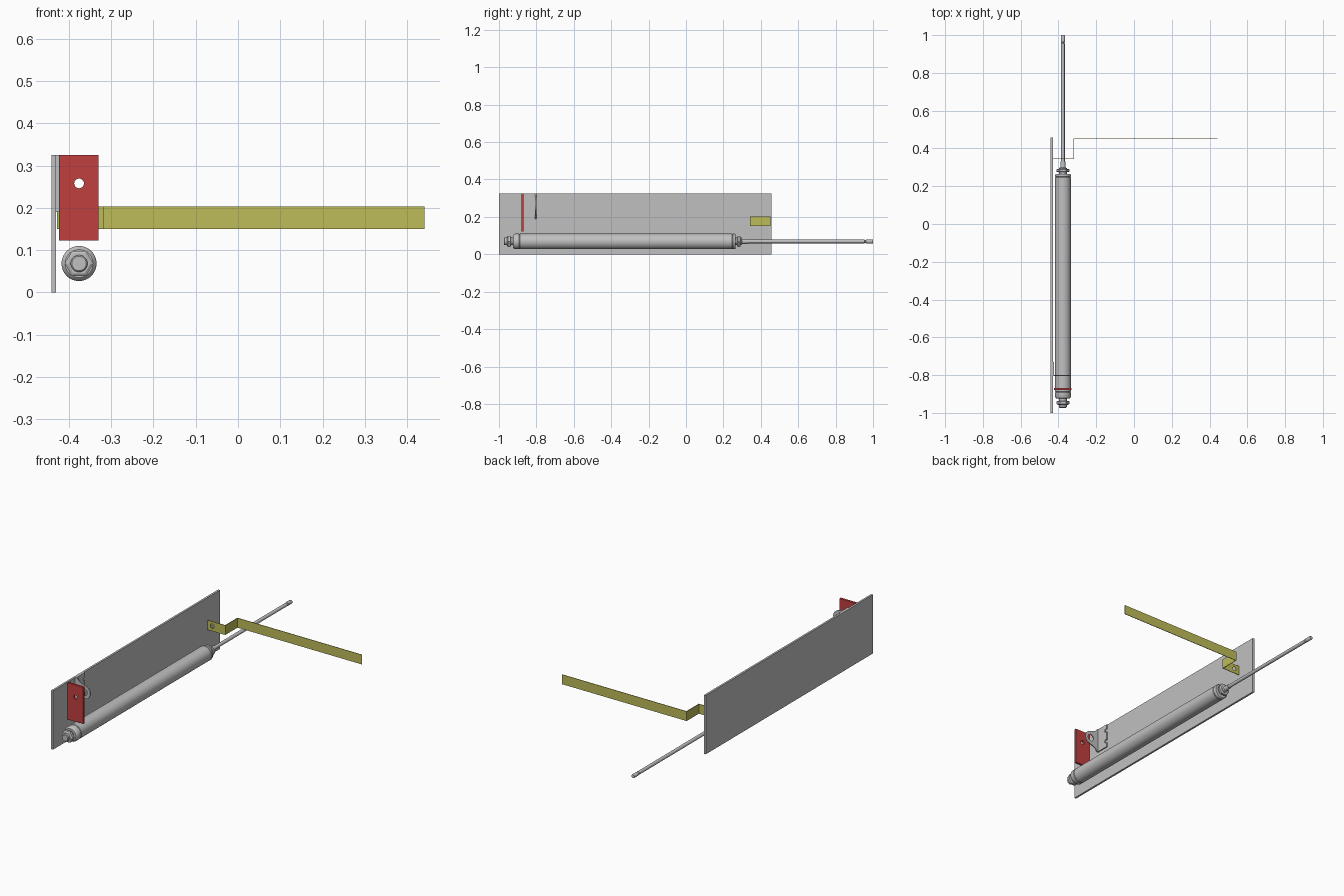
import bpy, bmesh, math
from mathutils import Matrix, Vector

cube = bpy.data.objects.get("Cube")
if cube:
    bpy.data.objects.remove(cube, do_unlink=True)


def material(name, rgb):
    m = bpy.data.materials.new(name)
    m.use_nodes = True
    m.diffuse_color = (*rgb, 1)
    m.node_tree.nodes["Principled BSDF"].inputs["Base Color"].default_value = (*rgb, 1)
    return m


GREY = material("steel grey", (0.53, 0.53, 0.53))
RED = material("plate red", (0.53, 0.05, 0.05))
YELLOW = material("arm yellow", (0.51, 0.5, 0.1))


def finish(name, bm, mat, smooth=False):
    bmesh.ops.recalc_face_normals(bm, faces=bm.faces)
    mesh = bpy.data.meshes.new(name)
    bm.to_mesh(mesh)
    bm.free()
    mesh.materials.append(mat)
    ob = bpy.data.objects.new(name, mesh)
    bpy.context.collection.objects.link(ob)
    bpy.ops.object.select_all(action="DESELECT")
    ob.select_set(True)
    bpy.context.view_layer.objects.active = ob
    if smooth:
        bpy.ops.object.shade_smooth_by_angle(angle=math.radians(30))
    return ob


def prism(name, outline, offset, mat):
    """Extrude a closed outline of 3D points along an offset."""
    bm = bmesh.new()
    face = bm.faces.new([bm.verts.new(p) for p in outline])
    extra = bmesh.ops.extrude_face_region(bm, geom=[face])["geom"]
    moved = [v for v in extra if isinstance(v, bmesh.types.BMVert)]
    bmesh.ops.translate(bm, verts=moved, vec=Vector(offset))
    return finish(name, bm, mat)


def box(name, lo, hi, mat):
    corners = [(lo[0], lo[1]), (hi[0], lo[1]), (hi[0], hi[1]), (lo[0], hi[1])]
    return prism(name, [(x, y, lo[2]) for x, y in corners], (0, 0, hi[2] - lo[2]), mat)


def drill(ob, centre, radius, axis):
    """Cut a round hole through a part along the given axis."""
    turn = Vector((0, 0, 1)).rotation_difference(Vector(axis)).to_matrix().to_4x4()
    bm = bmesh.new()
    bmesh.ops.create_cone(bm, cap_ends=True, segments=32, radius1=radius, radius2=radius,
                          depth=0.05, matrix=Matrix.Translation(centre) @ turn)
    cutter = finish("hole_cutter", bm, ob.data.materials[0])
    cutter.hide_render = True
    bpy.context.view_layer.objects.active = ob
    mod = ob.modifiers.new("hole", "BOOLEAN")
    mod.operation, mod.object, mod.solver = "DIFFERENCE", cutter, "EXACT"
    bpy.ops.object.modifier_apply(modifier=mod.name)
    bpy.data.objects.remove(cutter, do_unlink=True)


AX, AZ = -0.376, 0.0685      # cylinder axis
HOLE_Z = 0.258


def lathe(name, profile, segments=48, smooth=True):
    """Revolve (y, radius) pairs around the cylinder axis."""
    bm = bmesh.new()
    rings = []
    for y, r in profile:
        angles = [2 * math.pi * i / segments for i in range(segments)]
        rings.append([bm.verts.new((AX + r * math.cos(a), y, AZ + r * math.sin(a))) for a in angles])
    for a, b in zip(rings, rings[1:]):
        for i in range(segments):
            j = (i + 1) % segments
            bm.faces.new((a[i], a[j], b[j], b[i]))
    bm.faces.new(rings[0])
    bm.faces.new(rings[-1])
    return finish(name, bm, GREY, smooth)


# Back panel
box("back_panel", (-0.441, -1, 0), (-0.43, 0.457, 0.325), GREY)

# Cylinder barrel with rounded ends and crimp grooves
lathe("barrel", [(-0.925, 0.033), (-0.92, 0.039), (-0.915, 0.0414), (-0.893, 0.0414),
                 (-0.89, 0.039), (-0.887, 0.0414), (0.245, 0.0414), (0.248, 0.039),
                 (0.251, 0.0414), (0.26, 0.0414), (0.265, 0.038)])

# End fittings: neck, nuts and stud
lathe("rear_stud", [(-0.973, 0.017), (-0.97, 0.02), (-0.92, 0.02)])
lathe("rear_nut", [(-0.957, 0.027), (-0.953, 0.034), (-0.939, 0.034), (-0.936, 0.027)], 6, False)
lathe("front_neck", [(0.26, 0.02), (0.296, 0.02), (0.3, 0.014), (0.33, 0.012)])
lathe("front_nut", [(0.274, 0.027), (0.277, 0.034), (0.289, 0.034), (0.292, 0.027)], 6, False)

# Piston rod with a grooved tip
lathe("piston_rod", [(0.29, 0.0095), (0.955, 0.0095), (0.957, 0.0075), (0.961, 0.0075),
                     (0.963, 0.0105), (0.997, 0.0105), (1.0, 0.009)], 32)

# Red plate
red = box("red_plate", (-0.424, -0.88, 0.123), (-0.33, -0.868, 0.325), RED)
drill(red, (AX, -0.874, HOLE_Z), 0.0115, (0, 1, 0))

# Bracket flange on the panel, with notches in its free edge
flange = box("bracket_flange", (-0.43, -0.806, 0.19), (-0.424, -0.73, 0.325), GREY)
for z in (0.225, 0.29):
    drill(flange, (-0.427, -0.735, z), 0.01, (1, 0, 0))

# Bracket tab with a rounded end
arc = [math.radians(-80 + 160 * i / 20) for i in range(21)]
outline = [(-0.43, -0.806, 0.19), (-0.42, -0.806, 0.19), (-0.405, -0.806, 0.208)]
outline += [(AX + 0.037 * math.cos(a), -0.806, HOLE_Z + 0.037 * math.sin(a)) for a in arc]
outline += [(-0.405, -0.806, 0.308), (-0.42, -0.806, 0.325), (-0.43, -0.806, 0.325)]
tab = prism("bracket_tab", outline, (0, 0.006, 0), GREY)
drill(tab, (AX, -0.803, HOLE_Z), 0.019, (0, 1, 0))

# Yellow cranked arm
T = 0.003
path = [(-0.428, 0.343), (-0.318, 0.343), (-0.318, 0.45), (0.441, 0.45),
        (0.441, 0.45 + T), (-0.318 - T, 0.45 + T), (-0.318 - T, 0.343 + T), (-0.428, 0.343 + T)]
arm = prism("yellow_arm", [(x, y, 0.15) for x, y in path], (0, 0, 0.053), YELLOW)
drill(arm, (-0.398, 0.3445, 0.177), 0.0115, (0, 1, 0))
